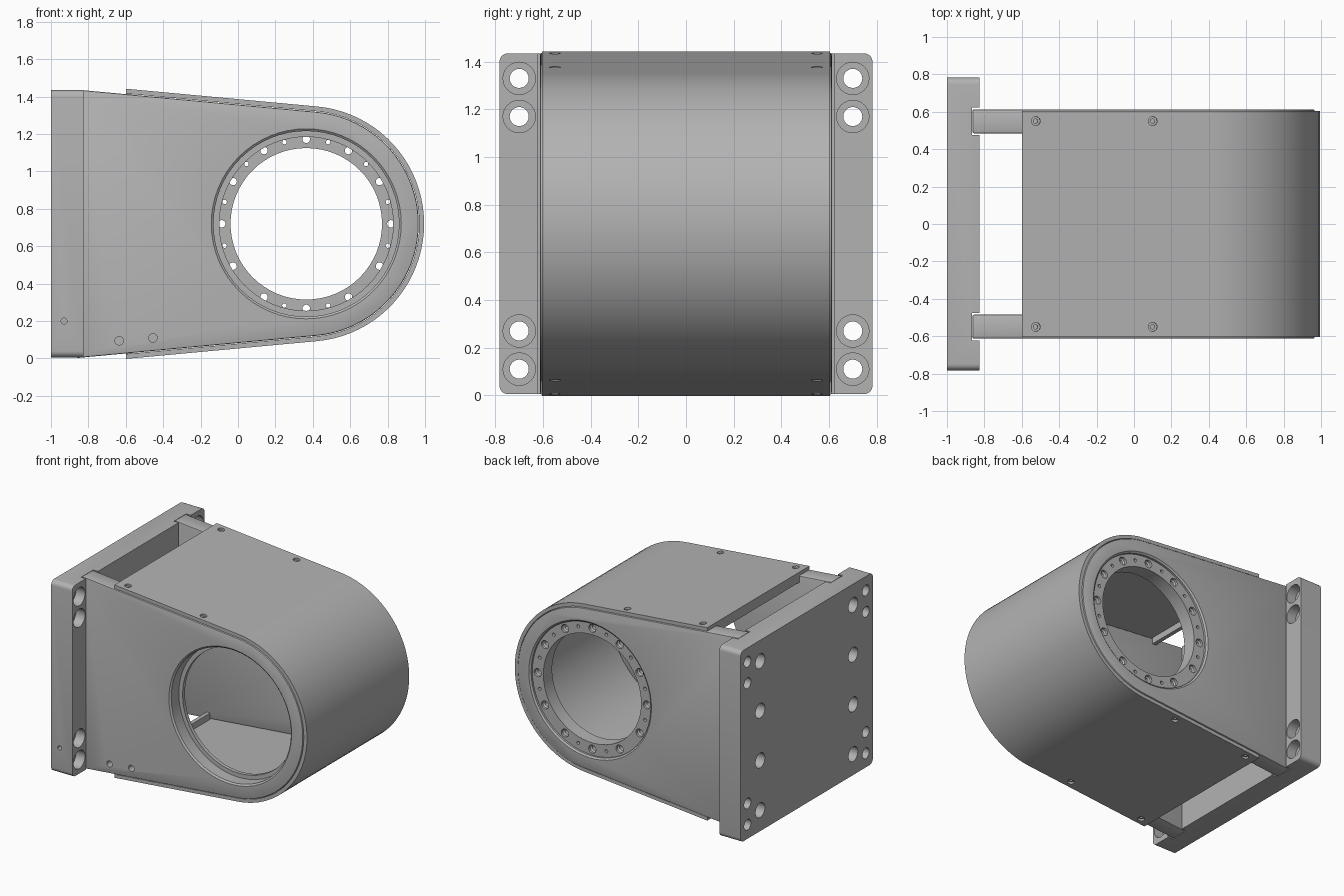
import bpy, bmesh
from math import sin, cos, tan, pi, radians
from mathutils import Vector

if "Cube" in bpy.data.objects:
    bpy.data.objects.remove(bpy.data.objects["Cube"], do_unlink=True)

CX, CZ = 0.365, 0.72          # centre of the round end
TAPER = radians(5.3)

grey = bpy.data.materials.new("machined grey")
grey.use_nodes = True
grey.diffuse_color = (0.45, 0.45, 0.45, 1)
grey.node_tree.nodes["Principled BSDF"].inputs["Base Color"].default_value = (0.45, 0.45, 0.45, 1)


def make(name, bm):
    bmesh.ops.recalc_face_normals(bm, faces=bm.faces)
    mesh = bpy.data.meshes.new(name)
    bm.to_mesh(mesh)
    bm.free()
    ob = bpy.data.objects.new(name, mesh)
    bpy.context.collection.objects.link(ob)
    mesh.materials.append(grey)
    return ob


def box(bm, x, y, z):
    verts = bmesh.ops.create_cube(bm, size=1)["verts"]
    for v in verts:
        v.co = [(a + b) / 2 + c * (b - a) for (a, b), c in zip((x, y, z), v.co)]


def prism(bm, profile, y0, y1):
    face = bm.faces.new([bm.verts.new((x, y0, z)) for x, z in profile])
    top = bmesh.ops.extrude_face_region(bm, geom=[face])["geom"]
    verts = [v for v in top if isinstance(v, bmesh.types.BMVert)]
    bmesh.ops.translate(bm, verts=verts, vec=(0, y1 - y0, 0))


def outline(r, x0, n=40):
    """Tapered tongue with a round end, from the upper left to the lower left."""
    a0 = pi / 2 - TAPER
    arc = [(CX + r * cos(a0 - 2 * a0 * i / n), CZ + r * sin(a0 - 2 * a0 * i / n)) for i in range(n + 1)]
    rise = r * sin(a0) + (arc[0][0] - x0) * tan(TAPER)
    return [(x0, CZ + rise)] + arc + [(x0, CZ - rise)]


def bore(bm, start, axis, steps, n=24):
    """Stepped round cutter: steps are (depth, radius) along the axis."""
    rot = Vector((0, 0, 1)).rotation_difference(Vector(axis)).to_matrix()
    rings = [[bm.verts.new(Vector(start) + rot @ Vector((r * cos(2 * pi * i / n), r * sin(2 * pi * i / n), d)))
              for i in range(n)] for d, r in steps]
    for lo, hi in zip(rings, rings[1:]):
        for i in range(n):
            bm.faces.new((lo[i], lo[i - 1], hi[i - 1], hi[i]))
    bm.faces.new(rings[0])
    bm.faces.new(rings[-1])


def bevel(ob, width, segments=2):
    mod = ob.modifiers.new("edges", "BEVEL")
    mod.width, mod.segments, mod.limit_method = width, segments, "ANGLE"
    apply(ob, mod)


def apply(ob, mod):
    bpy.ops.object.select_all(action="DESELECT")
    bpy.context.view_layer.objects.active = ob
    ob.select_set(True)
    bpy.ops.object.modifier_apply(modifier=mod.name)


def cut(ob, bm):
    cutter = make("cutter", bm)
    mod = ob.modifiers.new("cut", "BOOLEAN")
    mod.operation, mod.solver, mod.object = "DIFFERENCE", "EXACT", cutter
    apply(ob, mod)
    bpy.data.objects.remove(cutter, do_unlink=True)


def smooth(ob):
    bpy.ops.object.select_all(action="DESELECT")
    bpy.context.view_layer.objects.active = ob
    ob.select_set(True)
    bpy.ops.object.shade_smooth_by_angle(angle=radians(28))


# Mounting plate with rounded corners, slots and bolt holes
bm = bmesh.new()
box(bm, (-1, -0.825), (-0.783, 0.783), (0.005, 1.435))
long_edges = [e for e in bm.edges if abs(e.verts[0].co.x - e.verts[1].co.x) > 0.1]
bmesh.ops.bevel(bm, geom=long_edges, offset=0.035, segments=5, affect="EDGES", profile=0.5)
base = make("mounting_plate", bm)
slots = bmesh.new()
holes = bmesh.new()
for s in (-1, 1):
    box(slots, (-0.865, -0.7), sorted((s * 0.477, s * 0.622)), (-0.1, 1.6))
    for dz in (0.61, 0.45):
        for z in (CZ + dz, CZ - dz):
            bore(holes, (-0.8, s * 0.7, z), (-1, 0, 0), [(0, 0.068), (0.1, 0.068), (0.1, 0.04), (0.25, 0.04)])
    for dz in (-0.558, -0.186, 0.186, 0.558):
        bore(holes, (-1.05, s * 0.55, CZ + dz), (1, 0, 0), [(0, 0.055), (0.25, 0.055)])
bore(holes, (-0.93, -0.8, 0.2), (0, 1, 0), [(0, 0.016), (0.08, 0.016)], 16)
cut(base, slots)
cut(base, holes)
smooth(base)

# Side cheeks: front one with a plain stepped bore, back one with a drilled flange
for name, s in (("front_cheek", -1), ("back_cheek", 1)):
    bm = bmesh.new()
    prism(bm, outline(0.601, -0.864), s * 0.485, s * 0.613)
    cheek = make(name, bm)
    bevel(cheek, 0.008)
    holes = bmesh.new()
    inner, depth = (0.465, 0.1) if s < 0 else (0.405, 0.025)
    bore(holes, (CX, s * 0.65, CZ), (0, -s, 0),
         [(0, 0.508), (0.037, 0.508), (0.047, 0.496), (0.037 + depth, 0.496), (0.037 + depth, inner), (0.3, inner)], 64)
    cut(cheek, holes)
    holes = bmesh.new()
    if s > 0:
        for i in range(24):
            a = i * pi / 12
            at = (CX + 0.452 * cos(a), 0.62, CZ + 0.452 * sin(a))
            if i % 2 == 0:
                bore(holes, at, (0, -1, 0), [(0, 0.03), (0.05, 0.03), (0.06, 0.02), (0.2, 0.02)], 16)
            elif i not in (15, 21):
                bore(holes, at, (0, -1, 0), [(0, 0.012), (0.2, 0.012)], 12)
    else:
        for x, z in ((-0.635, 0.095), (-0.455, 0.11)):
            bore(holes, (x, -0.65, z), (0, 1, 0), [(0, 0.023), (0.1, 0.023)], 16)
    cut(cheek, holes)
    smooth(cheek)

# Wrap-around cover with countersunk screw holes
bm = bmesh.new()
prism(bm, outline(0.63, -0.6) + outline(0.604, -0.6)[::-1], -0.605, 0.605)
cover = make("wrap_cover", bm)
holes = bmesh.new()
for side in (-1, 1):
    axis = Vector((-side * sin(TAPER) * side, 0, -side * cos(TAPER)))
    for x in (-0.525, 0.1):
        z = CZ + side * (0.63 / cos(TAPER) - (x - CX) * tan(TAPER))
        for y in (-0.55, 0.55):
            bore(holes, Vector((x, y, z)) - axis * 0.02, axis, [(0, 0.024), (0.035, 0.024), (0.035, 0.012), (0.06, 0.012)], 16)
cut(cover, holes)
smooth(cover)

# Stiffening lips under the open ends of the cover
for name, side in (("upper_lip", 1), ("lower_lip", -1)):
    top = 0.604 / cos(TAPER) + (CX + 0.6) * tan(TAPER)
    bm = bmesh.new()
    prism(bm, [(-0.6, CZ + side * top), (-0.57, CZ + side * (top - 0.003)),
               (-0.57, CZ + side * (top - 0.05)), (-0.6, CZ + side * (top - 0.05))], -0.485, 0.485)
    make(name, bm)
